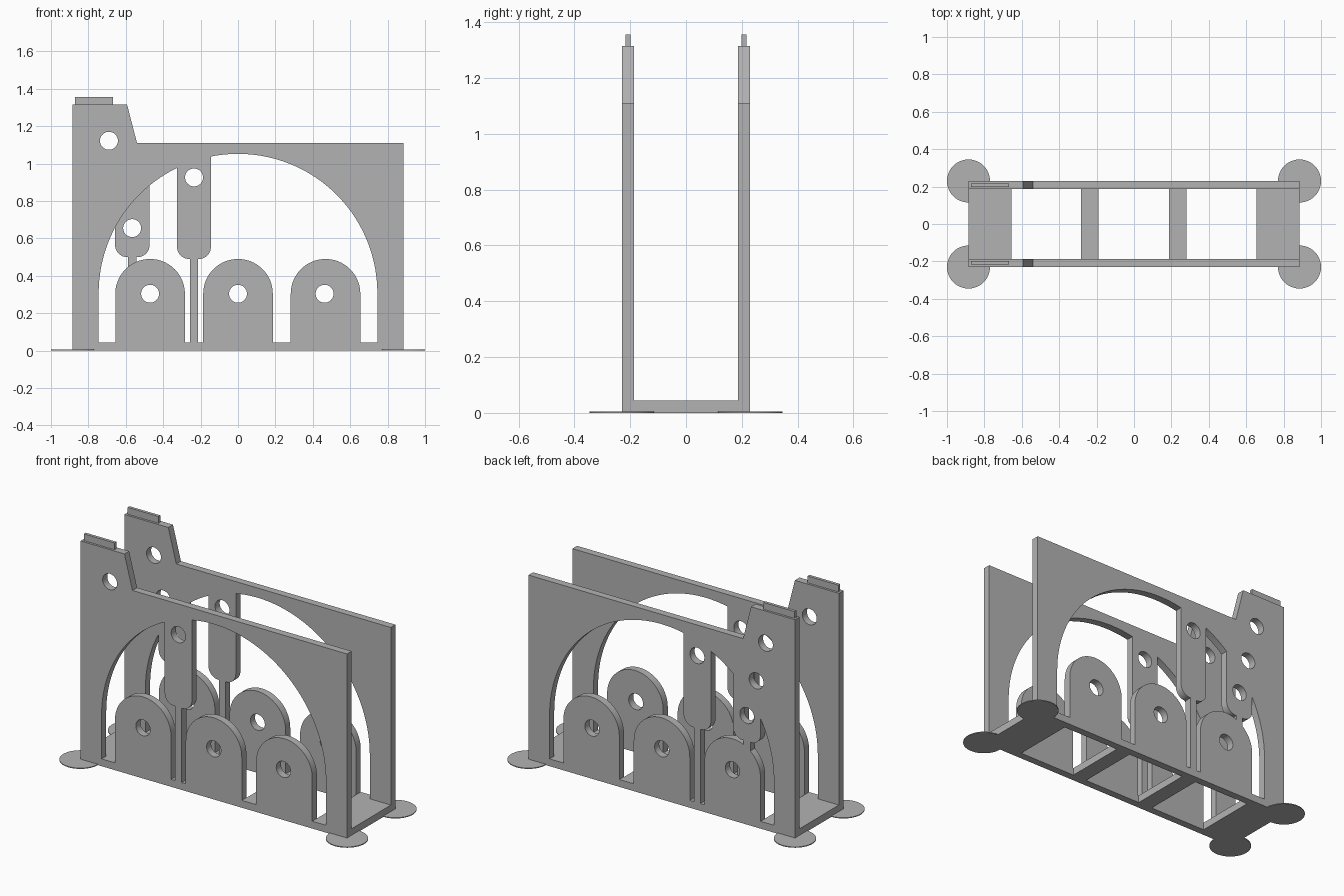
import bpy, bmesh
from math import pi, sin, cos, radians

if "Cube" in bpy.data.objects:
    bpy.data.objects.remove(bpy.data.objects["Cube"], do_unlink=True)

grey = bpy.data.materials.new("plain grey")
grey.use_nodes = True
grey.diffuse_color = (0.45, 0.45, 0.45, 1)
grey.node_tree.nodes["Principled BSDF"].inputs["Base Color"].default_value = (0.45, 0.45, 0.45, 1)

THICK = 0.044      # panel thickness and floor height
PANEL_Y = 0.208    # panel centre plane


def arc(cx, cz, r, start, end, steps):
    """Points on an arc in the xz plane, angles in degrees."""
    angles = [radians(start + (end - start) * i / steps) for i in range(steps + 1)]
    return [(cx + r * cos(a), cz + r * sin(a)) for a in angles]


def prism(name, outline, y, depth):
    """Extrude an xz outline along y, centred on y."""
    bm = bmesh.new()
    front = bm.faces.new([bm.verts.new((x, y - depth / 2, z)) for x, z in outline])
    grown = bmesh.ops.extrude_face_region(bm, geom=[front])["geom"]
    bmesh.ops.translate(bm, vec=(0, depth, 0),
                        verts=[v for v in grown if isinstance(v, bmesh.types.BMVert)])
    bmesh.ops.recalc_face_normals(bm, faces=bm.faces)
    mesh = bpy.data.meshes.new(name)
    bm.to_mesh(mesh)
    bm.free()
    mesh.materials.append(grey)
    ob = bpy.data.objects.new(name, mesh)
    bpy.context.collection.objects.link(ob)
    return ob


def box(name, x0, x1, z0, z1, y, depth):
    return prism(name, [(x0, z0), (x1, z0), (x1, z1), (x0, z1)], y, depth)


def select(ob):
    bpy.ops.object.select_all(action="DESELECT")
    ob.select_set(True)
    bpy.context.view_layer.objects.active = ob


def cut(target, cutter):
    """Subtract the cutter and discard it."""
    mod = target.modifiers.new("cut", "BOOLEAN")
    mod.operation = "DIFFERENCE"
    mod.solver = "EXACT"
    mod.object = cutter
    select(target)
    bpy.ops.object.modifier_apply(modifier=mod.name)
    bpy.data.objects.remove(cutter, do_unlink=True)


def dome(cx):
    r = 0.186
    return [(cx - r, 0), (cx + r, 0)] + arc(cx, 0.304, r, 0, 180, 40)


def hanger(x0, x1, bottom):
    r = 0.064
    return ([(x1, 1.2), (x0, 1.2)] + arc(x0 + r, bottom + r, r, 180, 270, 10)
            + arc(x1 - r, bottom + r, r, 270, 360, 10))


def side_panel(name, y, hangers, stems, holes):
    panel = prism(name, [(-0.885, 0), (0.885, 0), (0.885, 1.11), (-0.54, 1.11),
                         (-0.593, 1.315), (-0.885, 1.315)], y, THICK)
    # Arched opening, with the domes, hangers and stems left standing in it
    r = 0.745
    opening = prism("opening", [(-r, THICK), (r, THICK)] + arc(0, 0.307, r, 0, 180, 96), y, 0.1)
    for cx in (-0.47, 0, 0.468):
        cut(opening, prism("keep_dome", dome(cx), y, 0.2))
    for shape in hangers:
        cut(opening, prism("keep_hanger", hanger(*shape), y, 0.2))
    for cx, top in stems:
        cut(opening, box("keep_stem", cx - 0.022, cx + 0.022, 0, top, y, 0.2))
    cut(panel, opening)
    # Round holes
    for cx, cz in holes:
        cut(panel, prism("hole", arc(cx, cz, 0.048, 0, 348.75, 31), y, 0.2))
    select(panel)
    bpy.ops.object.shade_smooth_by_angle(angle=radians(30))


holes = [(-0.47, 0.304), (0, 0.304), (0.463, 0.304), (-0.235, 0.926), (-0.69, 1.122)]
long_hanger = (-0.326, -0.145, 0.49)
short_hanger = (-0.657, -0.473, 0.5)

side_panel("front_panel", -PANEL_Y, [long_hanger], [(-0.235, 0.6)], holes)
side_panel("back_panel", PANEL_Y, [long_hanger, short_hanger],
           [(-0.235, 0.6), (-0.566, 0.6)], holes + [(-0.566, 0.655), (-0.628, 0.88)])

# Thin tongues on top of the raised corners
for side, y in (("front", -PANEL_Y), ("back", PANEL_Y)):
    box(side + "_top_tongue", -0.872, -0.668, 1.315, 1.356, y, 0.018)

# Floor strips joining the two panels
gap = 2 * PANEL_Y - THICK
for name, x0, x1 in (("right_end", -0.885, -0.656), ("right_middle", -0.284, -0.19),
                     ("left_middle", 0.188, 0.28), ("left_end", 0.654, 0.885)):
    box(name + "_floor_strip", x0, x1, 0, THICK, 0, gap)

# Thin round pads under the corners
for side, x in (("right", -0.885), ("left", 0.885)):
    for end, y in (("front", -0.23), ("back", 0.23)):
        bpy.ops.mesh.primitive_cylinder_add(vertices=48, radius=0.115, depth=0.005,
                                            location=(x, y, 0.0025))
        pad = bpy.context.object
        pad.name = f"{end}_{side}_pad"
        pad.data.materials.append(grey)
        bpy.ops.object.shade_smooth_by_angle(angle=radians(30))
